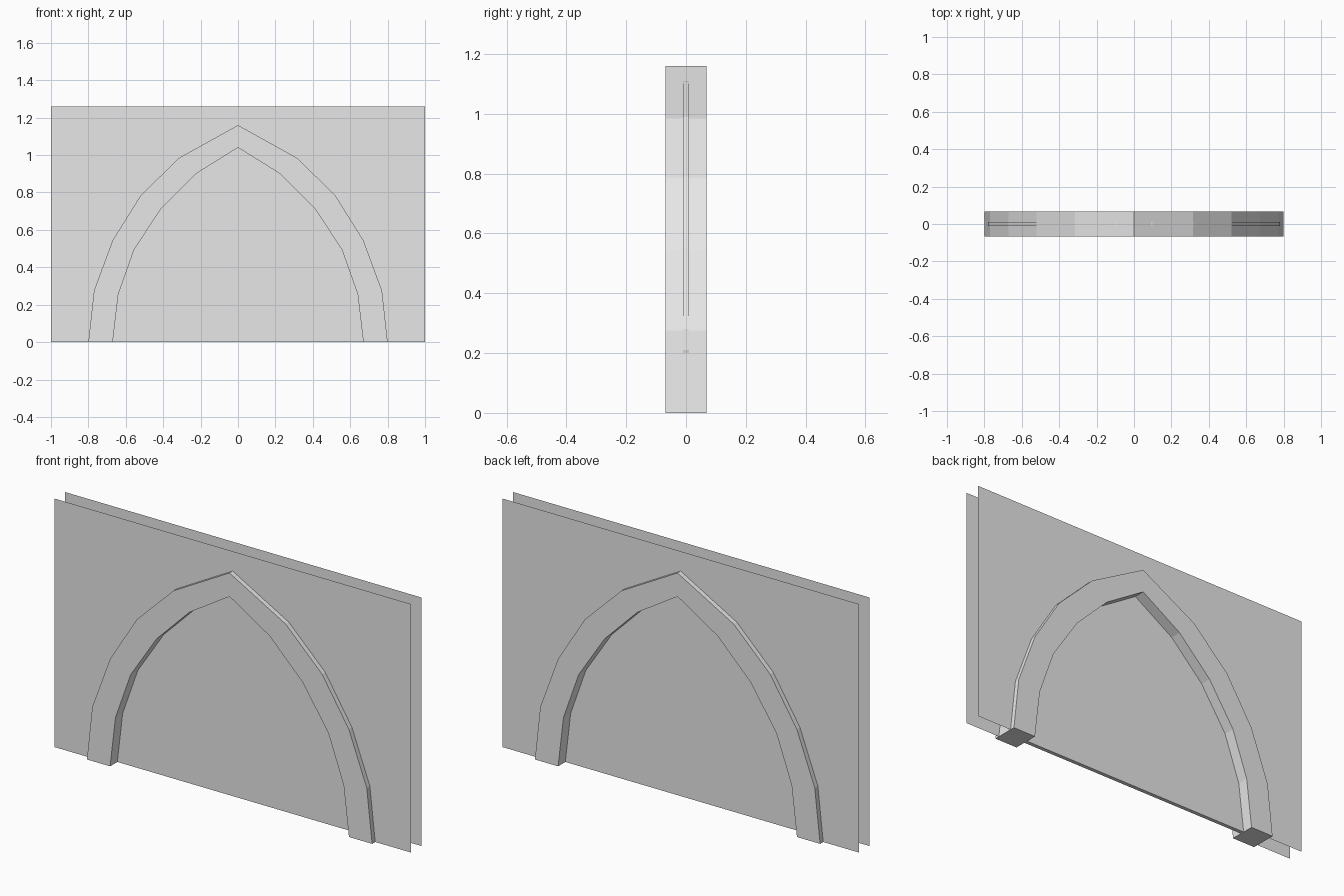
import bpy
import bmesh

cube = bpy.data.objects.get("Cube")
if cube:
    bpy.data.objects.remove(cube, do_unlink=True)

# Single plain grey
grey = bpy.data.materials.new("plain_grey")
grey.use_nodes = True
grey.diffuse_color = (0.8, 0.8, 0.8, 1)
grey.node_tree.nodes["Principled BSDF"].inputs["Base Color"].default_value = (0.8, 0.8, 0.8, 1)

# Half profiles (x, z) from the floor up to the apex
OUTER = [(0.80, 0), (0.77, 0.275), (0.67, 0.545), (0.52, 0.785), (0.315, 0.985), (0, 1.16)]
INNER = [(0.67, 0), (0.64, 0.255), (0.555, 0.495), (0.41, 0.715), (0.225, 0.90), (0, 1.04)]
PANEL = [(0.74, 0), (0.78, 0.21), (0.773, 0.28), (0.674, 0.55), (0.523, 0.79),
         (0.318, 0.99), (0.10, 1.107), (0, 1.13)]
ARCH_DEPTH = 0.068
PANEL_DEPTH = 0.01
WALL_OFFSET = 0.043
WALL_TOP = 1.26


def mirrored(half):
    """Full outline running from the +x foot over the apex to the -x foot."""
    return half + [(-x, z) for x, z in reversed(half[:-1])]


def finish(name, bm):
    mesh = bpy.data.meshes.new(name)
    bm.to_mesh(mesh)
    bm.free()
    mesh.materials.append(grey)
    obj = bpy.data.objects.new(name, mesh)
    bpy.context.collection.objects.link(obj)
    return obj


def outline_face(bm, points, y):
    return bm.faces.new([bm.verts.new((x, y, z)) for x, z in points])


def slab(name, points, depth):
    """Flat outline extruded evenly to the front and back."""
    bm = bmesh.new()
    face = outline_face(bm, points, -depth)
    out = bmesh.ops.extrude_face_region(bm, geom=[face], use_keep_orig=True)
    moved = [v for v in out["geom"] if isinstance(v, bmesh.types.BMVert)]
    bmesh.ops.translate(bm, verts=moved, vec=(0, 2 * depth, 0))
    bmesh.ops.recalc_face_normals(bm, faces=bm.faces)
    return finish(name, bm)


# Pointed arch frame and the thin panel filling its opening
slab("arch_frame", mirrored(OUTER) + mirrored(INNER)[::-1], ARCH_DEPTH)
slab("opening_panel", mirrored(PANEL), PANEL_DEPTH)

# Wall sheets, notched along the middle of the arch band
middle = [((a + c) / 2, (b + d) / 2) for (a, b), (c, d) in zip(OUTER, INNER)]
wall = [(-1, 0), (-1, WALL_TOP), (1, WALL_TOP), (1, 0)] + mirrored(middle)
for name, side in (("front_wall", -1), ("back_wall", 1)):
    bm = bmesh.new()
    face = outline_face(bm, wall, side * WALL_OFFSET)
    face.normal_update()
    if face.normal.y * side < 0:
        face.normal_flip()
    finish(name, bm)
